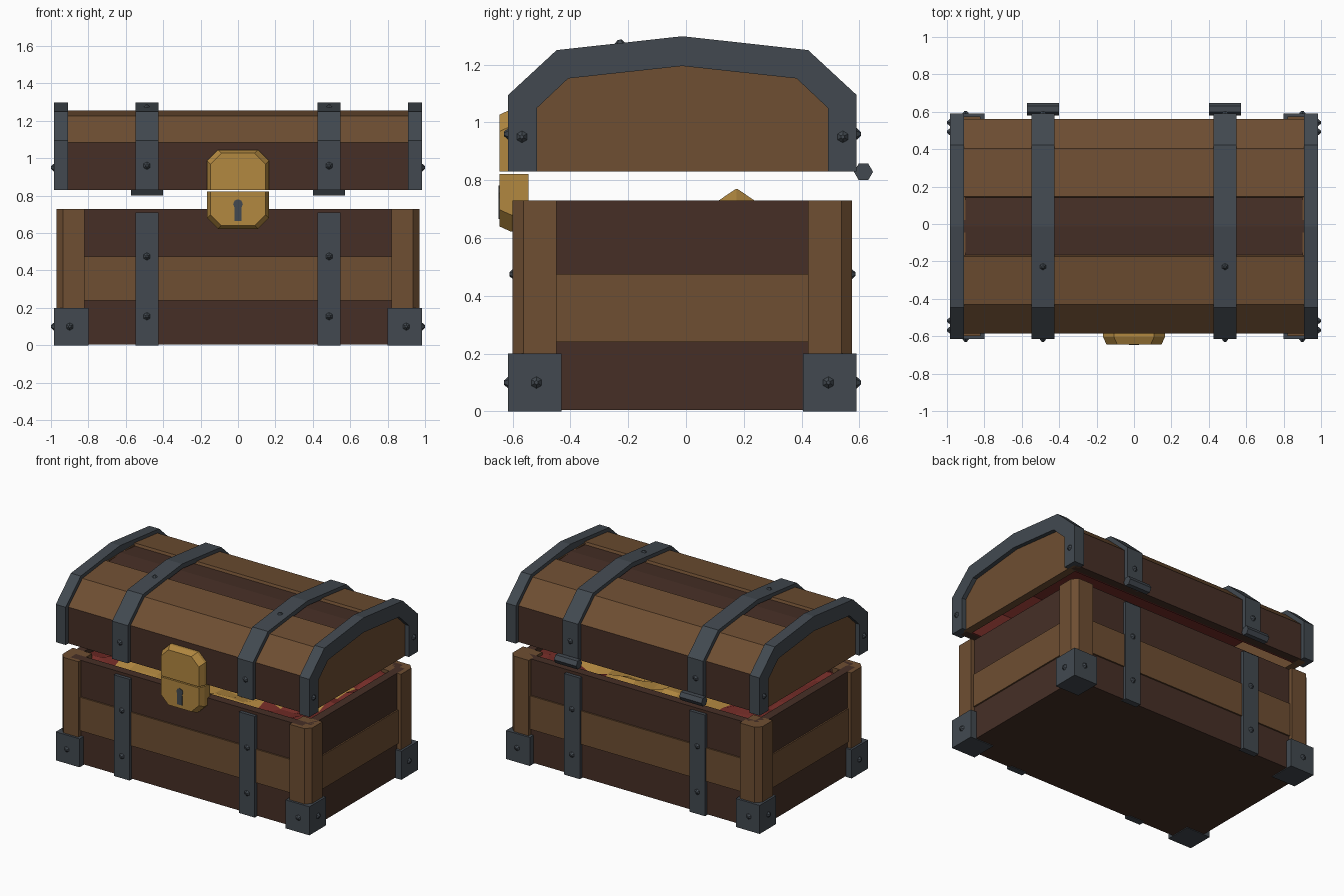
import bpy, bmesh, math, random
from mathutils import Vector

random.seed(4)
if "Cube" in bpy.data.objects:
    bpy.data.objects.remove(bpy.data.objects["Cube"])

CY = -0.0125  # middle of the chest in depth


def material(name, rgb):
    lin = [(c / 255 / 12.92 if c < 11 else ((c / 255 + 0.055) / 1.055) ** 2.4) for c in rgb] + [1]
    m = bpy.data.materials.new(name)
    m.use_nodes = True
    m.diffuse_color = lin
    b = m.node_tree.nodes["Principled BSDF"]
    b.inputs["Base Color"].default_value = lin
    b.inputs["Roughness"].default_value = 0.8
    return m


DARK = material("dark wood", (70, 47, 38))
LIGHT = material("light wood", (110, 78, 50))
IRON = material("iron", (66, 73, 80))
GOLD = material("gold", (178, 136, 64))
RED = material("red cloth", (118, 45, 40))


def finish(name, bm, *mats):
    bmesh.ops.recalc_face_normals(bm, faces=bm.faces)
    me = bpy.data.meshes.new(name)
    bm.to_mesh(me)
    bm.free()
    for m in mats:
        me.materials.append(m)
    ob = bpy.data.objects.new(name, me)
    bpy.context.collection.objects.link(ob)
    return ob


def loft(name, rings, mat):
    """Closed solid through rings of equal point count."""
    bm = bmesh.new()
    loops = [[bm.verts.new(p) for p in r] for r in rings]
    n = len(loops[0])
    for a, b in zip(loops, loops[1:]):
        for i in range(n):
            j = (i + 1) % n
            bm.faces.new((a[i], a[j], b[j], b[i]))
    bm.faces.new(loops[0])
    bm.faces.new(loops[-1])
    return finish(name, bm, mat)


def prism_x(name, pts, x0, x1, mat):
    return loft(name, [[(x, y, z) for y, z in pts] for x in (x0, x1)], mat)


def box(name, x0, x1, y0, y1, z0, z1, mat):
    return prism_x(name, [(y0, z0), (y1, z0), (y1, z1), (y0, z1)], x0, x1, mat)


def symmetric(half):
    """Full arch from (distance from middle, height) points, ending at the ridge."""
    left = [(CY - d, z) for d, z in half]
    right = [(CY + d, z) for d, z in reversed(half) if d > 0]
    return left + right


def shrink(pts, k):
    return [(CY + (y - CY) * k, 0.83 + (z - 0.83) * k) for y, z in pts]


studs = []  # (position, direction)

# Body: floor and three rows of planks
box("floor", -0.93, 0.93, CY - 0.555, CY + 0.555, 0.005, 0.06, DARK)
rows = [("bottom", 0.005, 0.24, 0, DARK), ("middle", 0.24, 0.475, 0.01, LIGHT), ("top", 0.475, 0.73, 0, DARK)]
for label, z0, z1, out, mat in rows:
    for s, side in ((-1, "front"), (1, "back")):
        box(f"{side}_{label}_plank", -0.9, 0.9, CY + s * 0.5, CY + s * (0.56 + out), z0, z1, mat)
    for s, side in ((-1, "right"), (1, "left")):
        box(f"{side}_{label}_plank", s * 0.88, s * (0.94 + out), CY - 0.52, CY + 0.52, z0, z1, mat)

# Corner posts with a chamfered edge, and iron corner brackets
for sx in (-1, 1):
    for sy in (-1, 1):
        tag = ("left" if sx > 0 else "right") + ("_back" if sy > 0 else "_front")
        plan = [(0.82, 0.435), (0.97, 0.435), (0.97, 0.55), (0.935, 0.587), (0.82, 0.587)]
        loft(f"post_{tag}", [[(sx * x, CY + sy * y, z) for x, y in plan] for z in (0.005, 0.73)], LIGHT)
        box(f"bracket_{tag}", sx * 0.8, sx * 0.985, CY + sy * 0.418, CY + sy * 0.6025, 0, 0.2, IRON)
        studs += [((sx * 0.9, CY + sy * 0.6025, 0.1), (0, sy, 0)),
                  ((sx * 0.985, CY + sy * 0.505, 0.1), (sx, 0, 0)),
                  ((sx * 0.985, CY + sy * 0.555, 0.95), (sx, 0, 0))]

# Lid: planks around the arch
wood = symmetric([(0.573, 0.83), (0.573, 1.085), (0.417, 1.227), (0.16, 1.256)])
wood_mats = [DARK, LIGHT, LIGHT, DARK, LIGHT, LIGHT, DARK]
for i, mat in enumerate(wood_mats):
    outer = wood[i:i + 2]
    if i == 3:  # the ridge plank sits a little lower
        outer = [(outer[0][0], 1.238), (CY, 1.25), (outer[1][0], 1.238)]
    inner = shrink(wood[i:i + 2], 0.9)
    prism_x(f"lid_plank_{i + 1}", outer + inner[::-1], -0.94, 0.94, mat)
lining = shrink(wood, 0.9)
prism_x("lid_lining", lining + shrink(wood, 0.88)[::-1], -0.9, 0.9, RED)

# Lid: end panels, iron end arches, straps and hinges
arch = symmetric([(0.6025, 0.83), (0.6025, 1.095), (0.435, 1.25), (0, 1.298)])
arch_in = symmetric([(0.503, 0.83), (0.503, 1.05), (0.395, 1.152), (0, 1.195)])
strap_in = shrink(arch, 0.93)
panel = shrink(wood, 0.98)
for s, side in ((-1, "right"), (1, "left")):
    prism_x(f"lid_panel_{side}", panel, s * 0.9, s * 0.955, LIGHT)
    prism_x(f"lid_arch_{side}", arch + arch_in[::-1], s * 0.908, s * 0.985, IRON)
    prism_x(f"lid_strap_{side}", arch + strap_in[::-1], s * 0.425, s * 0.547, IRON)
    pin = [(0.614 + 0.033 * math.cos(a * math.pi / 3), 0.829 + 0.033 * math.sin(a * math.pi / 3)) for a in range(6)]
    prism_x(f"hinge_{side}", pin, s * 0.4, s * 0.573, IRON)
    studs.append(((s * 0.487, -0.228, 1.271), (0, -0.11, 1)))
    for sy, face in ((-1, "front"), (1, "back")):
        box(f"body_strap_{face}_{side}", s * 0.425, s * 0.547, CY + sy * 0.54, CY + sy * 0.583, 0, 0.71, IRON)
        studs += [((s * 0.487, CY + sy * 0.583, z), (0, sy, 0)) for z in (0.155, 0.475)]
        studs.append(((s * 0.487, CY + sy * 0.6025, 0.96), (0, sy, 0)))

# Studs: small six-sided nail heads
bm = bmesh.new()
for pos, direction in studs:
    d = Vector(direction).normalized()
    mat4 = d.to_track_quat("Z", "Y").to_matrix().to_4x4()
    mat4.translation = Vector(pos) + d * 0.005
    bmesh.ops.create_cone(bm, cap_ends=True, segments=6, radius1=0.025, radius2=0.007, depth=0.02, matrix=mat4)
finish("studs", bm, IRON)


# Lock: two bevelled halves and a keyhole plate
def lock_half(name, split, end):
    s = 1 if end > split else -1
    rings = []
    for y, inset in ((-0.545, 0), (-0.605, 0), (-0.645, 0.018)):
        w, e, c = 0.165 - inset, end - s * inset, 0.058
        side = [(w, split), (w, e - s * c), (w - c, e)]
        rings.append([(x, y, z) for x, z in side + [(-x, z) for x, z in reversed(side)]])
    loft(name, rings, GOLD)


lock_half("lock_upper", 0.83, 1.045)
lock_half("lock_lower", 0.822, 0.622)
ring = [(0.026 * math.sin(a), 0.755 + 0.026 * math.cos(a)) for a in [math.radians(t) for t in range(-135, 136, 45)]]
hole = ring + [(0.02, 0.665), (-0.02, 0.665)]
loft("keyhole", [[(x, y, z) for x, z in hole] for y in (-0.64, -0.648)], IRON)

# Treasure: uneven heap on red cloth with a pointed pile
bm = bmesh.new()
bmesh.ops.create_grid(bm, x_segments=16, y_segments=10, size=1)
for v in bm.verts:
    v.co = (v.co.x * 0.89, CY + v.co.y * 0.51, 0.685 + random.uniform(-0.03, 0.03))
for f in bm.faces:
    c = f.calc_center_median()
    f.material_index = int((c.x / 0.75) ** 2 + (c.y / 0.6) ** 2 < random.uniform(0.7, 1.2))
finish("treasure", bm, RED, GOLD)
peak = [[(r * math.cos(a * math.pi / 3), 0.175 + r * math.sin(a * math.pi / 3), z) for a in range(6)]
        for r, z in ((0.19, 0.66), (0.003, 0.77))]
loft("treasure_peak", peak, GOLD)
